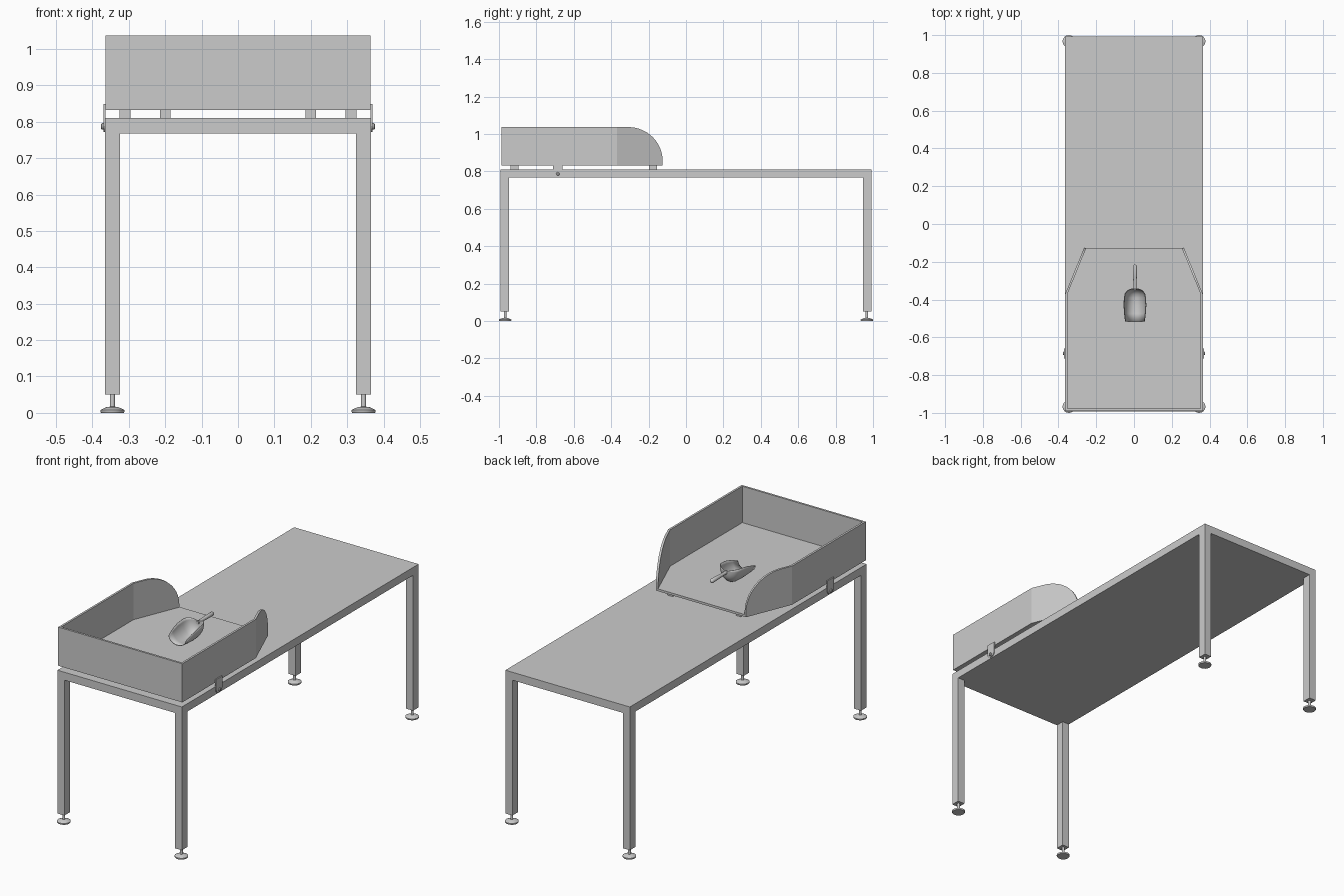
import bpy, bmesh, math
from mathutils import Vector, Matrix

if "Cube" in bpy.data.objects:
    bpy.data.objects.remove(bpy.data.objects["Cube"])


def finish(name, bm, smooth=False):
    me = bpy.data.meshes.new(name)
    bm.to_mesh(me)
    bm.free()
    ob = bpy.data.objects.new(name, me)
    bpy.context.collection.objects.link(ob)
    if smooth:
        bpy.ops.object.select_all(action='DESELECT')
        ob.select_set(True)
        bpy.context.view_layer.objects.active = ob
        bpy.ops.object.shade_smooth_by_angle(angle=math.radians(35))
    return ob


def box(name, lo, hi):
    bm = bmesh.new()
    bmesh.ops.create_cube(bm, size=1)
    lo, hi = Vector(lo), Vector(hi)
    for v in bm.verts:
        v.co = Vector(((lo[i] + hi[i]) / 2 + v.co[i] * (hi[i] - lo[i]) for i in range(3)))
    return finish(name, bm)


def prism(name, pts, offset):
    bm = bmesh.new()
    f = bm.faces.new([bm.verts.new(p) for p in pts])
    r = bmesh.ops.extrude_face_region(bm, geom=[f])
    bmesh.ops.translate(bm, vec=offset, verts=[g for g in r['geom'] if isinstance(g, bmesh.types.BMVert)])
    bmesh.ops.recalc_face_normals(bm, faces=bm.faces)
    return finish(name, bm)


def lathe(name, profile, matrix, seg=24):
    bm = bmesh.new()
    rings = [[bm.verts.new((r * math.cos(2 * math.pi * k / seg), r * math.sin(2 * math.pi * k / seg), z))
              for k in range(seg)] for r, z in profile]
    for a, b in zip(rings, rings[1:]):
        for k in range(seg):
            bm.faces.new((a[k], a[(k + 1) % seg], b[(k + 1) % seg], b[k]))
    bm.faces.new(rings[0][::-1])
    bm.faces.new(rings[-1])
    bm.transform(matrix)
    bmesh.ops.recalc_face_normals(bm, faces=bm.faces)
    return finish(name, bm, True)


# Table top, legs and levelling feet
box("table_top", (-0.365, -0.992, 0.768), (0.365, 0.992, 0.81))
foot = [(0.031, 0), (0.033, 0.003), (0.033, 0.008), (0.016, 0.016), (0.007, 0.017), (0.007, 0.055)]
for sx, side in ((-1, "left"), (1, "right")):
    for sy, end in ((-1, "front"), (1, "back")):
        xs = sorted((sx * 0.324, sx * 0.365))
        ys = sorted((sy * 0.946, sy * 0.992))
        box(f"{end}_{side}_leg", (xs[0], ys[0], 0.05), (xs[1], ys[1], 0.768))
        lathe(f"{end}_{side}_foot", foot, Matrix.Translation((sx * 0.345, sy * 0.967, 0)))

# Tray floor
Z0, Z1 = 0.832, 1.037
half = [(0.359, -0.983), (0.359, -0.37), (0.261, -0.126)]
outline = half + [(-x, y) for x, y in reversed(half)]
prism("tray_floor", [(x, y, Z0) for x, y in outline], (0, 0, 0.012))

# Tray walls: half sheet with rounded wing, mirrored and thickened
bm = bmesh.new()
path = [Vector((0, -0.987)), Vector((0.364, -0.987)), Vector((0.364, -0.37)), Vector((0.264, -0.125))]
low = [bm.verts.new((p.x, p.y, Z0)) for p in path]
high = [bm.verts.new((p.x, p.y, Z1)) for p in path[:3]]
for i in (0, 1):
    bm.faces.new((low[i], low[i + 1], high[i + 1], high[i]))
wing = []
for k in range(17):
    a = math.pi / 2 * k / 16
    p = path[2].lerp(path[3], 0.25 + 0.75 * math.cos(a))
    wing.append(bm.verts.new((p.x, p.y, Z0 + 0.025 + (Z1 - Z0 - 0.025) * math.sin(a))))
bm.faces.new([low[2], low[3]] + wing + [high[2]])
walls = finish("tray_walls", bm)
mir = walls.modifiers.new("Mirror", 'MIRROR')
mir.use_clip = True
sol = walls.modifiers.new("Thickness", 'SOLIDIFY')
sol.thickness = 0.011
sol.offset = -1
sol.use_even_offset = True

# Tray pads and side clips
for s, side in ((-1, "left"), (1, "right")):
    for x, y, end in ((0.31, -0.917, "front"), (0.2, -0.176, "back")):
        box(f"{end}_{side}_tray_pad", (s * x - 0.015, y - 0.022, 0.81), (s * x + 0.015, y + 0.022, Z0))
    yc, w = -0.685, 0.026
    pts = [(s * 0.364, yc - w, 0.849), (s * 0.364, yc + w, 0.849)]
    for k in range(11):
        a = math.pi * k / 10
        pts.append((s * 0.364, yc + w * math.cos(a), 0.795 - 0.023 * math.sin(a)))
    prism(f"{side}_clip", pts, (s * 0.006, 0, 0))
    lathe(f"{side}_clip_knob", [(0.009, 0), (0.009, 0.005), (0.006, 0.008)],
          Matrix.Translation((s * 0.369, yc, 0.787)) @ Matrix.Rotation(s * math.pi / 2, 4, 'Y'), 16)

# Scoop bowl: lofted half sections (y, half width, bottom z, rim z)
stations = [(-0.342, 0.012, 0.905, 0.925), (-0.346, 0.028, 0.887, 0.931), (-0.355, 0.043, 0.87, 0.934),
            (-0.37, 0.053, 0.857, 0.935), (-0.39, 0.057, 0.851, 0.934), (-0.43, 0.059, 0.85, 0.928),
            (-0.475, 0.056, 0.853, 0.915), (-0.515, 0.051, 0.859, 0.898)]
bm = bmesh.new()
rows = []
for y, w, zb, zr in stations:
    rows.append([bm.verts.new((0.005 + w * math.cos(math.pi * k / 16), y,
                               zr - (zr - zb) * math.sin(math.pi * k / 16))) for k in range(17)])
for a, b in zip(rows, rows[1:]):
    for k in range(16):
        bm.faces.new((a[k], a[k + 1], b[k + 1], b[k]))
bm.faces.new(rows[0])
bmesh.ops.recalc_face_normals(bm, faces=bm.faces)
bowl = finish("scoop_bowl", bm, True)
sol = bowl.modifiers.new("Thickness", 'SOLIDIFY')
sol.thickness = 0.003
sol.offset = 0

# Scoop handle
lathe("scoop_handle", [(0.009, 0), (0.008, 0.03), (0.01, 0.07), (0.011, 0.125), (0.008, 0.131), (0.003, 0.134)],
      Matrix.Translation((0.005, -0.349, 0.915)) @ Matrix.Rotation(-math.pi / 2, 4, 'X'), 16)
